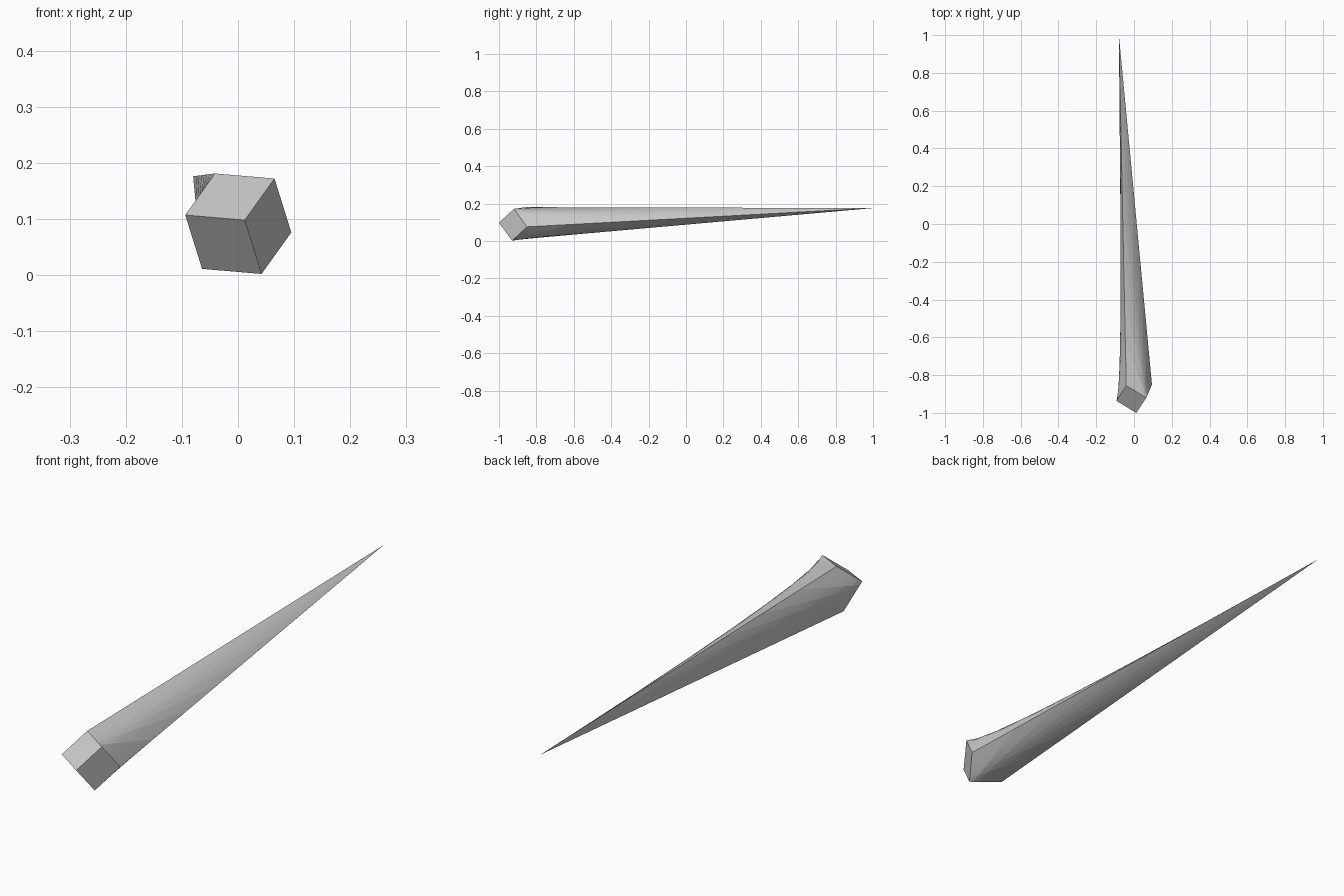
import bpy, bmesh
from mathutils import Vector

if "Cube" in bpy.data.objects:
    bpy.data.objects.remove(bpy.data.objects["Cube"])

# Tilted cube head: nearest corner and its three edge directions
corner = Vector((0.012, -1.0, 0.098))
edges = (Vector((-0.106, 0.064, 0.009)),
         Vector((0.030, 0.070, -0.096)),
         Vector((0.053, 0.080, 0.074)))
tip = Vector((-0.080, 1.0, 0.176))

bm = bmesh.new()
bmesh.ops.create_cube(bm, size=1)
for v in bm.verts:
    w = v.co + Vector((0.5, 0.5, 0.5))
    if min(w) > 0.9:
        v.co = tip  # far corner is drawn out into the long spike
    else:
        v.co = corner + sum((e * k for e, k in zip(edges, w)), Vector())
bmesh.ops.recalc_face_normals(bm, faces=bm.faces)

mesh = bpy.data.meshes.new("spike")
bm.to_mesh(mesh)
bm.free()
spike = bpy.data.objects.new("spike", mesh)
bpy.context.collection.objects.link(spike)

# Simple subdivision gives the twisted long sides their hollow curve
sub = spike.modifiers.new("facets", 'SUBSURF')
sub.subdivision_type = 'SIMPLE'
sub.levels = sub.render_levels = 3
